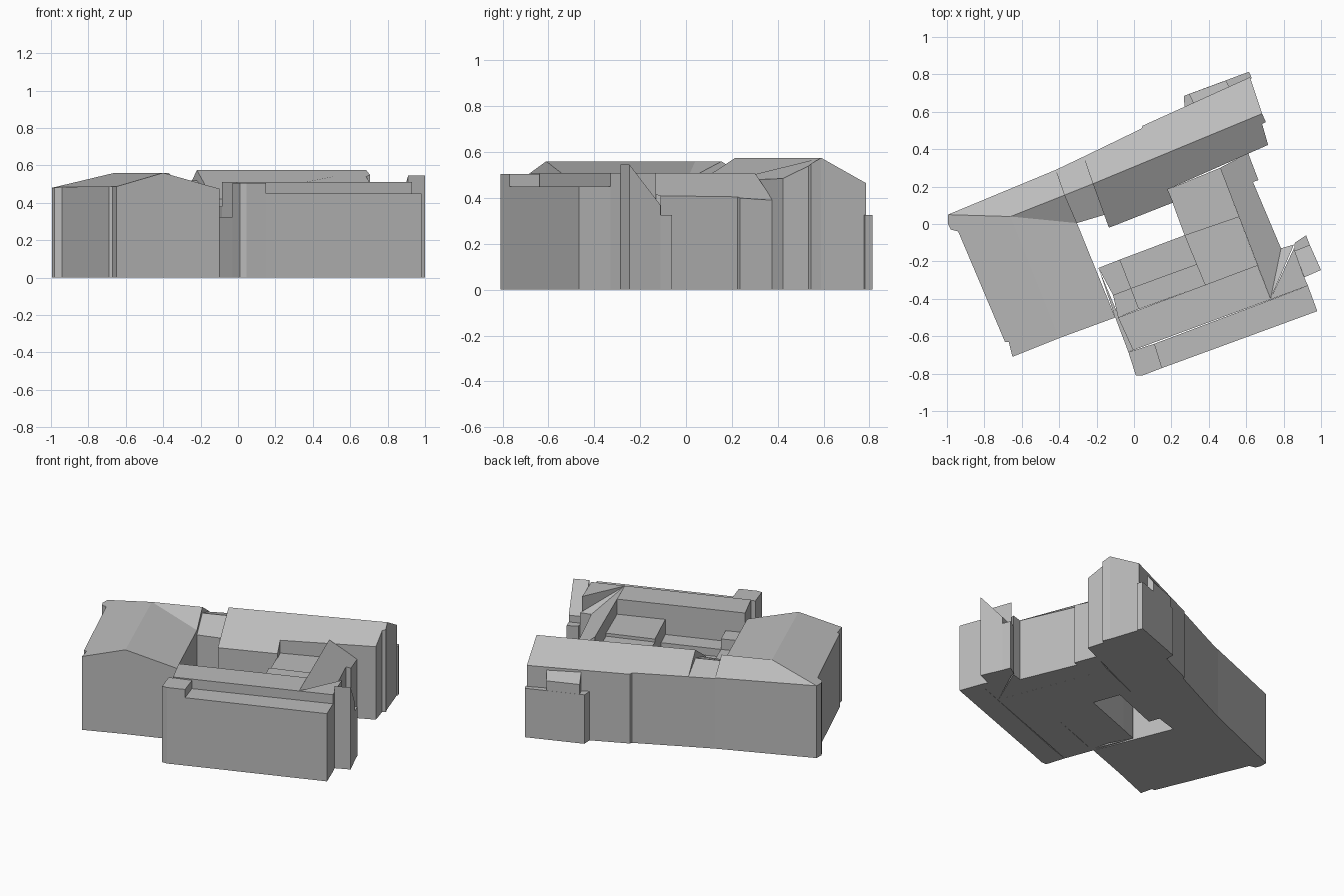
import bpy
import bmesh

cube = bpy.data.objects.get("Cube")
if cube:
    bpy.data.objects.remove(cube, do_unlink=True)

# Single plain stone colour
stone = bpy.data.materials.new("plain_grey")
stone.use_nodes = True
grey = (0.5, 0.5, 0.5, 1.0)
stone.diffuse_color = grey
stone.node_tree.nodes["Principled BSDF"].inputs["Base Color"].default_value = grey


def solid(name, roof):
    """Make a closed volume: roof faces on top, walls down to the ground."""
    bm = bmesh.new()
    top, low, border = {}, {}, {}
    for loop in roof:
        for p in loop:
            if p not in top:
                top[p] = bm.verts.new(p)
                low[p] = bm.verts.new((p[0], p[1], 0))
        bm.faces.new([top[p] for p in loop])
        bm.faces.new([low[p] for p in reversed(loop)])
        for a, b in zip(loop, loop[1:] + loop[:1]):
            key = frozenset((a, b))
            border[key] = None if key in border else (a, b)
    for edge in border.values():
        if edge:
            a, b = edge
            bm.faces.new([top[b], top[a], low[a], low[b]])
    bmesh.ops.recalc_face_normals(bm, faces=bm.faces)
    mesh = bpy.data.meshes.new(name)
    bm.to_mesh(mesh)
    bm.free()
    mesh.materials.append(stone)
    obj = bpy.data.objects.new(name, mesh)
    bpy.context.collection.objects.link(obj)
    return obj


def flat(name, height, *outline):
    """Flat-roofed block from a plan outline."""
    return solid(name, [[(x, y, height) for x, y in outline]])


# West wing: L-shaped ridge with a valley at the courtyard corner
north_west = (-.995, .05, .48)
west_wall = [(-.995, 0, .48), (-.98, -.03, .48), (-.94, -.04, .485),
             (-.69, -.63, .487), (-.67, -.63, .487), (-.65, -.71, .487)]
gable_top = (-.4, -.61, .56)
east_eave = (-.1, -.5, .475)
court_corner = (-.305, .005, .48)
hip_top = (-.66, .04, .56)
ridge_end = (-.37, .155, .56)
north_eave = (-.417, .29, .47)
solid("west_wing", [
    [north_west, hip_top, ridge_end, north_eave],
    [north_west] + west_wall + [gable_top, hip_top],
    [hip_top, gable_top, east_eave, court_corner],
    [hip_top, court_corner, ridge_end],
])

# Lower link between the west and north wings
link_west, link_east = (-.37, .155, .52), (-.22, .215, .52)
solid("link_roof", [
    [(-.417, .29, .465), link_west, link_east, (-.27, .36, .465)],
    [link_west, (-.305, .005, .45), (-.155, .05, .45), link_east],
])

# North wing: long pitched roof, deeper on the courtyard side
ridge_west, ridge_east = (-.22, .215, .575), (.685, .59, .575)
solid("north_wing", [
    [(-.27, .36, .465), ridge_west, ridge_east, (.62, .785, .465),
     (.045, .525, .46), (.04, .51, .465)],
    [ridge_west, (-.134, -.02, .42), (.21, .115, .42), (.18, .185, .475),
     (.717, .423, .485), (.685, .535, .54), (.705, .545, .55), ridge_east],
])

# Rear annex with a dormer above it
flat("rear_annex", .325, (.27, .62), (.267, .685), (.615, .814), (.63, .78))
solid("rear_dormer", [[(.32, .64, .46), (.295, .695, .39),
                       (.49, .767, .39), (.515, .725, .46)]])

# East wing: single slope falling outwards, hipped at its south end
ridge_south = (.73, -.4, .51)
eave_south = (.786, -.13, .41)
solid("east_wing", [
    [ridge_south, eave_south, (.636, .225, .405), (.665, .235, .4),
     (.61, .38, .39), (.46, .3, .51)],
    [ridge_south, (.855, -.11, .41), eave_south],
])

# South range: parapet band, front terrace, corner block and side strip
flat("south_range", .51, (-.085, -.5), (.66, -.22), (.73, -.4), (.855, -.13),
     (.91, -.285), (.93, -.33), (-.005, -.675))
flat("front_terrace", .45, (.11, -.64), (.93, -.33), (.98, -.466), (.15, -.77))
flat("corner_block", .505, (-.03, -.685), (.11, -.64), (.15, -.77),
     (.045, -.81), (.01, -.81))
flat("side_strip", .325, (-.19, -.235), (-.1, -.5), (-.03, -.685), (-.005, -.675))

# East tower with lean-to roof and low porch
solid("east_tower", [[(.91, -.285, .545), (1, -.246, .545),
                      (.94, -.112, .37), (.855, -.145, .37)]])
flat("tower_porch", .325, (.855, -.145), (.94, -.112), (.92, -.06), (.86, -.1))

# Courtyard buildings
flat("court_east_block", .41, (.27, -.06), (.56, .04), (.66, -.22), (.38, -.326))
flat("court_north_block", .39, (.18, .185), (.46, .3), (.56, .04), (.27, -.06))
flat("court_low_roof", .26, (-.075, -.19), (.27, -.06), (.337, -.214), (-.016, -.343))
flat("court_upper_roof", .31, (-.016, -.343), (.337, -.214), (.38, -.326), (.027, -.455))
flat("court_west_roof", .31, (-.19, -.235), (-.075, -.19), (-.016, -.343), (-.112, -.38))
flat("court_stair_block", .38, (-.112, -.38), (-.016, -.343), (.027, -.455), (-.085, -.5))
